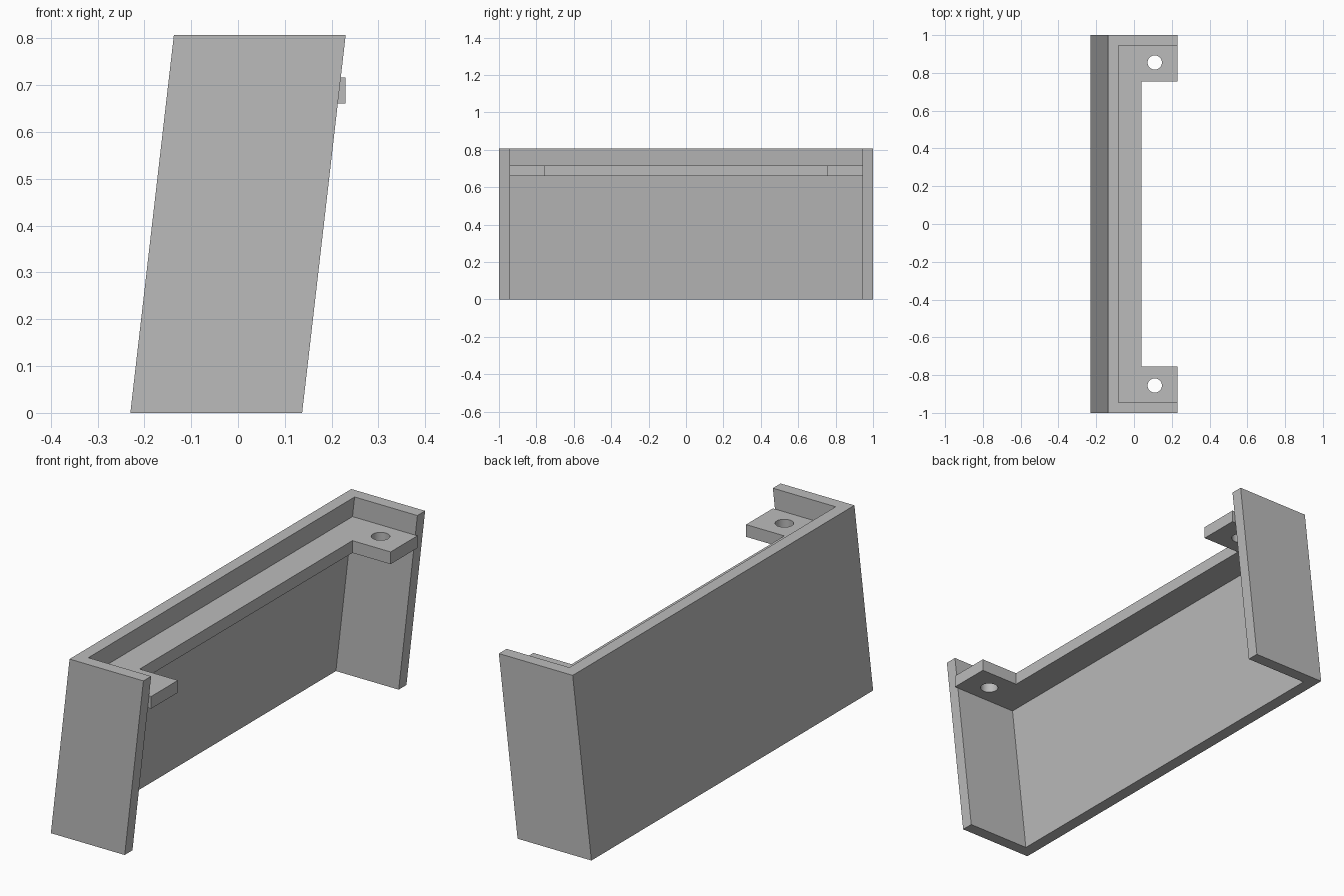
import bpy, bmesh
from mathutils import Vector

cube = bpy.data.objects.get("Cube")
if cube:
    bpy.data.objects.remove(cube, do_unlink=True)

grey = bpy.data.materials.new("plain grey")
grey.use_nodes = True
colour = (0.5, 0.5, 0.5, 1)
grey.diffuse_color = colour
grey.node_tree.nodes["Principled BSDF"].inputs["Base Color"].default_value = colour

HEIGHT, LEAN = 0.807, 0.093
WALL = 0.055
BACK, FRONT = -0.23, 0.137
INNER = 1 - WALL


def prism(name, half, z0, z1, lean=0.0):
    """Extrude a plan outline, mirrored across y, with an optional lean in x."""
    outline = half + [(x, -y) for x, y in reversed(half)]
    bm = bmesh.new()
    base = bm.faces.new([bm.verts.new((x, y, z0)) for x, y in outline])
    top = bmesh.ops.extrude_face_region(bm, geom=[base])["geom"]
    verts = [g for g in top if isinstance(g, bmesh.types.BMVert)]
    bmesh.ops.translate(bm, verts=verts, vec=Vector((lean, 0, z1 - z0)))
    bmesh.ops.recalc_face_normals(bm, faces=bm.faces)
    mesh = bpy.data.meshes.new(name)
    bm.to_mesh(mesh)
    bm.free()
    mesh.materials.append(grey)
    obj = bpy.data.objects.new(name, mesh)
    bpy.context.collection.objects.link(obj)
    return obj


# Leaning three-sided shell
prism("leaning_shell", [(BACK + WALL, INNER), (FRONT, INNER), (FRONT, 1), (BACK, 1)][::-1],
      0, HEIGHT, LEAN)

# Level shelf with a mounting ear at each end, its back edge set into the wall
shelf = prism("mounting_shelf",
              [(-0.11, INNER), (0.23, INNER), (0.23, 0.755), (0.04, 0.755)],
              0.661, 0.716)

# Screw holes through the ears
for side, y in (("left", 0.855), ("right", -0.855)):
    bpy.ops.mesh.primitive_cylinder_add(vertices=32, radius=0.038, depth=0.2,
                                        location=(0.11, y, 0.69))
    cutter = bpy.context.object
    cutter.name = side + "_hole_cutter"
    cutter.data.materials.append(grey)
    cutter.hide_render = True
    cutter.hide_set(True)
    cut = shelf.modifiers.new(side + "_hole", 'BOOLEAN')
    cut.operation = 'DIFFERENCE'
    cut.solver = 'EXACT'
    cut.object = cutter

# Smooth hole walls, crisp edges elsewhere
bpy.ops.object.select_all(action='DESELECT')
shelf.select_set(True)
bpy.context.view_layer.objects.active = shelf
for name in [m.name for m in shelf.modifiers]:
    bpy.ops.object.modifier_apply(modifier=name)
bpy.ops.object.shade_smooth_by_angle()
for obj in [o for o in bpy.data.objects if o.name.endswith("_hole_cutter")]:
    bpy.data.objects.remove(obj, do_unlink=True)
